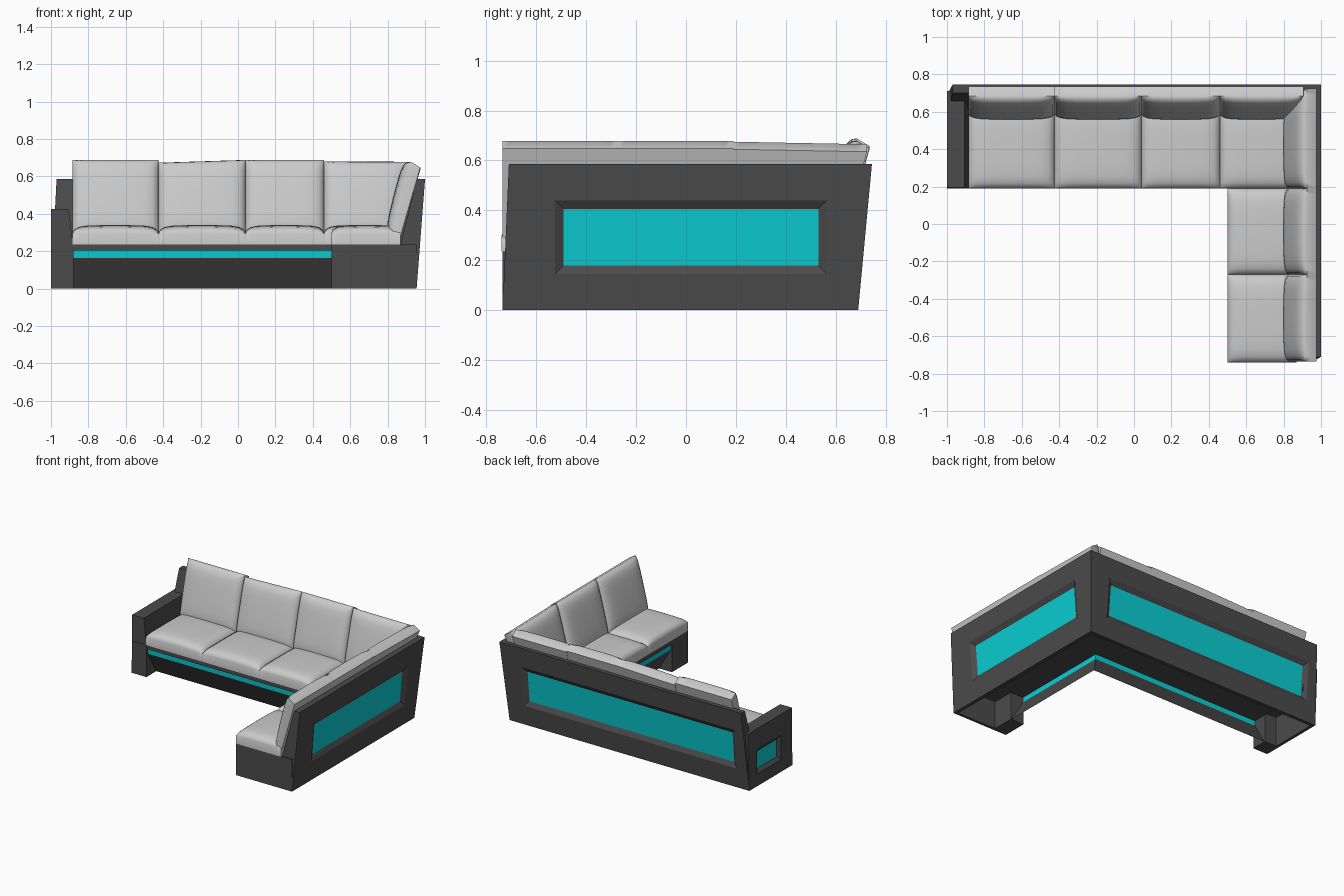
import bpy, bmesh, math
from mathutils import Vector as V

if "Cube" in bpy.data.objects:
    bpy.data.objects.remove(bpy.data.objects["Cube"])


def material(name, col):
    m = bpy.data.materials.new(name)
    m.diffuse_color = (*col, 1)
    m.use_nodes = True
    m.node_tree.nodes["Principled BSDF"].inputs["Base Color"].default_value = m.diffuse_color
    return m


DARK = material("charcoal", (0.07, 0.07, 0.07))
TEAL = material("teal", (0.003, 0.62, 0.65))


def finish(name, bm, mats=(), smooth=False):
    bmesh.ops.recalc_face_normals(bm, faces=bm.faces)
    me = bpy.data.meshes.new(name)
    bm.to_mesh(me)
    bm.free()
    ob = bpy.data.objects.new(name, me)
    bpy.context.collection.objects.link(ob)
    for m in mats:
        me.materials.append(m)
    if smooth:
        bpy.ops.object.select_all(action='DESELECT')
        ob.select_set(True)
        bpy.context.view_layer.objects.active = ob
        bpy.ops.object.shade_smooth_by_angle(angle=math.radians(40))
    return ob


def box(name, lo, hi):
    bm = bmesh.new()
    bmesh.ops.create_cube(bm, size=1)
    for v in bm.verts:
        v.co = V([l + (c + .5) * (h - l) for l, h, c in zip(lo, hi, v.co)])
    return finish(name, bm, [DARK])


def panel(name, f, H, u0, u1, win, margin, rows, mitre):
    """Wall with a sunken teal window; f(u, depth, z) places a point,
    u0/u1 are (bottom, top) ends, rows are (z, depth) of the inner side."""
    bm = bmesh.new()
    at = lambda e, z: e[0] + (e[1] - e[0]) * z / H
    new = lambda u, d, z: bm.verts.new(f(u, d, z))

    def rect(a, b, c, d, depth):
        return [new(a, depth, c), new(b, depth, c), new(b, depth, d), new(a, depth, d)]
    o = [new(u0[0], 0, 0), new(u1[0], 0, 0), new(u1[1], 0, H), new(u0[1], 0, H)]
    a, b, c, d = win
    w = rect(a, b, c, d, 0)
    s = rect(a + margin, b - margin, c + margin, d - margin, .02)
    for p, q in ((o, w), (w, s)):
        for i in range(4):
            j = (i + 1) % 4
            bm.faces.new((p[i], p[j], q[j], q[i]))
    bm.faces.new(s).material_index = 1
    L = [o[0]] + [new(at(u0, z), t, z) for z, t in rows] + [o[3]]
    R = [o[1]] + [new(at(u1, z) - t * mitre, t, z) for z, t in rows] + [o[2]]
    for i in range(len(L) - 1):
        bm.faces.new((L[i], L[i + 1], R[i + 1], R[i]))
    bm.faces.new(L)
    bm.faces.new(R)
    return finish(name, bm, [DARK, TEAL])


def cushion(name, face, base, bulge, n=12):
    """Pillow: bulged face over four corners, straight sides to the base corners."""
    def bil(c, s, t):
        return (c[0] * (1 - s) + c[1] * s) * (1 - t) + (c[3] * (1 - s) + c[2] * s) * t
    face, base = [V(p) for p in face], [V(p) for p in base]
    up = (bil(face, .5, .5) - bil(base, .5, .5))
    nrm = (face[1] - face[0]).cross(face[3] - face[0]).normalized()
    if nrm.dot(up) < 0:
        nrm = -nrm
    bm = bmesh.new()
    k = [math.sin(math.pi / 2 * (2 * i / n - 1)) for i in range(n + 1)]
    g = [[bm.verts.new(bil(face, (x + 1) / 2, (y + 1) / 2)
          + nrm * bulge * math.sqrt((1 - x ** 8) * (1 - y ** 8)) * (1 - .12 * (x * x + y * y)))
          for x in k] for y in k]
    for j in range(n):
        for i in range(n):
            bm.faces.new((g[j][i], g[j][i + 1], g[j + 1][i + 1], g[j + 1][i]))
    edge = [(0, i) for i in range(n)] + [(j, n) for j in range(n)] \
        + [(n, i) for i in range(n, 0, -1)] + [(j, 0) for j in range(n, 0, -1)]
    low = [bm.verts.new(bil(base, (k[i] + 1) / 2, (k[j] + 1) / 2)) for j, i in edge]
    for q in range(len(edge)):
        r = (q + 1) % len(edge)
        (j, i), (jj, ii) = edge[q], edge[r]
        bm.faces.new((g[j][i], g[jj][ii], low[r], low[q]))
    bm.faces.new(low)
    return finish(name, bm, smooth=True)


# outer walls, leaning outward, and the low hollow arm
H = .585
ROWS = [(0, .025), (.2, .025), (.2, .11), (H, .045)]
panel("back_wall", lambda u, d, z: (u, .69 + .055 * z / H - d, z), H, (-1, -.97),
      (.955, 1.0), (-.91, .83, .145, .44), .035, ROWS, 1)
panel("right_wall", lambda u, d, z: (.955 + .045 * z / H - d, u, z), H, (-.735, -.71),
      (.69, .745), (-.525, .565, .145, .44), .035, ROWS, 1)
panel("left_arm", lambda u, d, z: (-1 + d, u, z), .425, (.19, .195), (.69, .71),
      (.32, .60, .09, .27), .025,
      [(0, .022), (.22, .022), (.22, .12), (.425, .095)], 0)
box("arm_foot", (-.99, .19, 0), (-.88, .31, .235))

# hollow end block and seat boards
box("end_plate", (.5, -.735, 0), (.954, -.715, .235))
box("end_return", (.5, -.735, 0), (.61, -.55, .235))
box("long_seat_board", (-.88, .195, .205), (.93, .67, .235))
box("short_seat_board", (.5, -.735, .205), (.93, .195, .235))

# plinth sloping inward under a light strip, mitred at the inner corner
bm = bmesh.new()
rows = []
for z, r in ((0, .105), (.165, .008), (.205, .005)):
    rows.append([bm.verts.new(p) for p in
                 ((-.88, .2 + r, z), (.5 + r, .2 + r, z), (.5 + r, -.55, z))])
for j in range(2):
    for i in range(2):
        bm.faces.new((rows[j][i], rows[j][i + 1], rows[j + 1][i + 1],
                      rows[j + 1][i])).material_index = j
finish("plinth", bm, [DARK, TEAL])


# seat cushions
def seat(name, x0, x1, y0, y1):
    q = [(x0, y0), (x1, y0), (x1, y1), (x0, y1)]
    cushion(name, [(*p, .295) for p in q], [(*p, .235) for p in q], .045)


XS = [-.885, -.425, .04, .46]
for i in range(3):
    seat(f"long_seat_{i + 1}", XS[i], XS[i + 1], .19, .62)
seat("corner_seat", .46, .87, .19, .62)
for i, (a, b) in enumerate(((-.27, .19), (-.74, -.27))):
    seat(f"short_seat_{i + 1}", .5, .87, a, b)


# back cushions, leaning against the walls; lean tucks in the low corner end
def back(name, place, u0, u1, top0, top1, lean=0):
    def quad(b, t, dz):
        return [place(u0, b, .285), place(u1 - lean, b, .285),
                place(u1, t, top1 - dz), place(u0, t, top0 - dz)]
    cushion(name, quad(.825, .925, 0), quad(.87, .975, .03), .046)


along_back = lambda u, d, z: (u, d - .24, z)
along_right = lambda u, d, z: (d, u, z)
for i, (a, b, t0, t1, s) in enumerate((
        (-.885, -.425, .688, .688, 0), (-.425, .04, .673, .688, 0),
        (.04, .46, .688, .688, 0), (.46, .905, .68, .678, .06))):
    back(f"long_back_{i + 1}", along_back, a, b, t0, t1, s)
for i, (a, b, t0, t1, s) in enumerate((
        (-.735, -.27, .678, .678, 0), (-.27, .19, .678, .678, 0),
        (.19, .725, .675, .665, .09))):
    back(f"short_back_{i + 1}", along_right, a, b, t0, t1, s)
